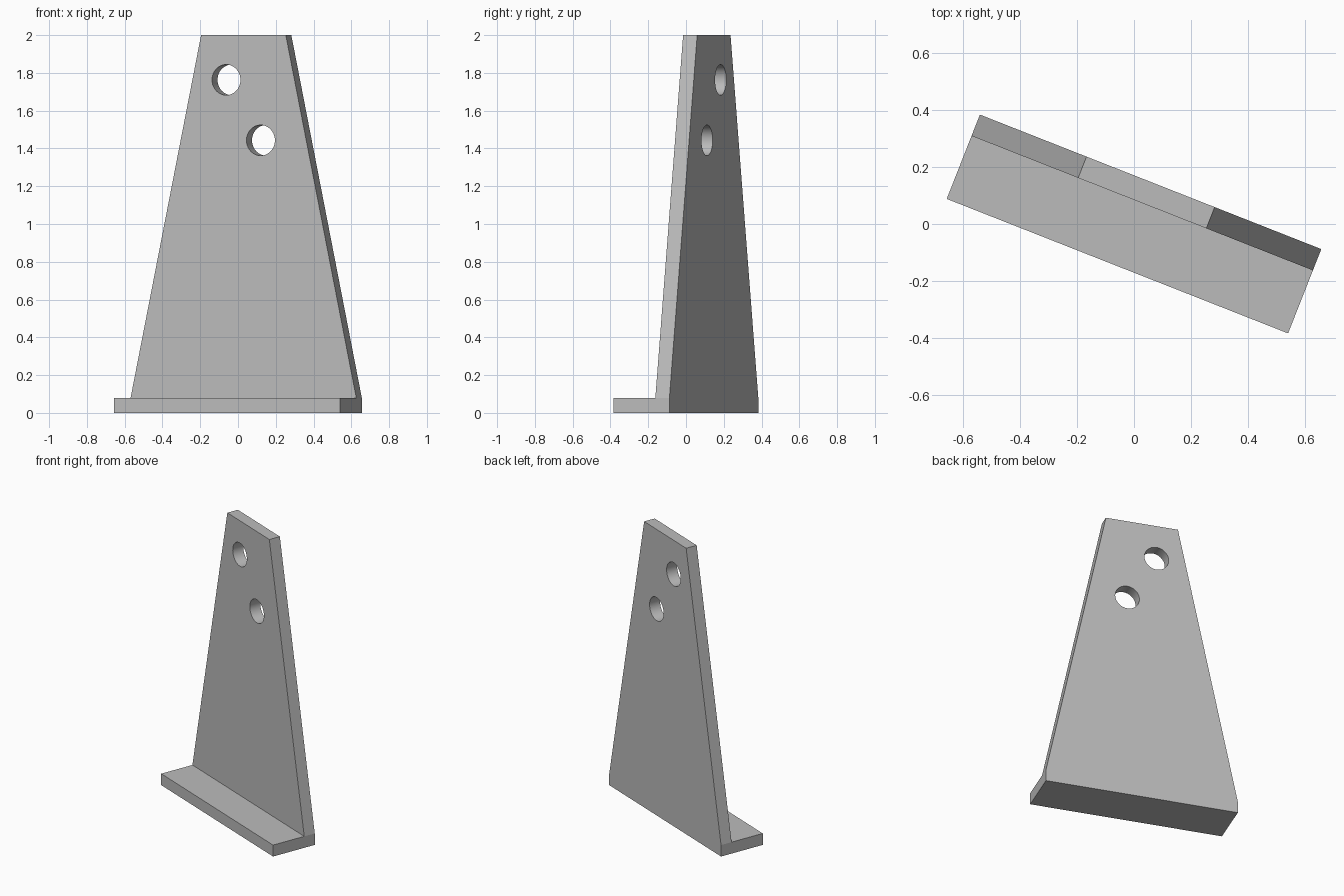
import bpy, bmesh, math
from mathutils import Matrix, Vector

cube = bpy.data.objects.get("Cube")
if cube:
    bpy.data.objects.remove(cube, do_unlink=True)

LENGTH, DEPTH, THICK, HEIGHT = 1.284, 0.317, 0.08, 2.0
TOP_LENGTH = 0.482
HOLE_RADIUS = 0.081
HOLES = [(-0.098, 1.763), (0.098, 1.443)]
TURN = Matrix.Rotation(math.radians(-21.5), 4, 'Z')

grey = bpy.data.materials.new("plain grey")
grey.use_nodes = True
grey.diffuse_color = (0.5, 0.5, 0.5, 1)
grey.node_tree.nodes["Principled BSDF"].inputs["Base Color"].default_value = (0.5, 0.5, 0.5, 1)


def make_object(name, bm):
    bmesh.ops.recalc_face_normals(bm, faces=bm.faces[:])
    bm.transform(TURN)
    mesh = bpy.data.meshes.new(name)
    bm.to_mesh(mesh)
    bm.free()
    mesh.materials.append(grey)
    obj = bpy.data.objects.new(name, mesh)
    bpy.context.collection.objects.link(obj)
    return obj


# Foot plate, split where the upright begins
bm = bmesh.new()
bmesh.ops.create_cube(bm, size=1, matrix=Matrix.Translation((0, 0, THICK / 2))
                      @ Matrix.Diagonal((LENGTH, DEPTH, THICK, 1)))
bmesh.ops.bisect_plane(bm, geom=bm.verts[:] + bm.edges[:] + bm.faces[:],
                       plane_co=(0, DEPTH / 2 - THICK, 0), plane_no=(0, 1, 0))

# Tapered upright drawn up from the rear strip
bm.normal_update()
rear = max(bm.faces, key=lambda f: f.normal.z * 10 + f.calc_center_median().y)
top = bmesh.ops.extrude_discrete_faces(bm, faces=[rear])["faces"][0]
for v in top.verts:
    v.co.z = HEIGHT
    v.co.x *= TOP_LENGTH / LENGTH
bracket = make_object("bracket", bm)

# Two round through holes
bm = bmesh.new()
for x, z in HOLES:
    place = Matrix.Translation(Vector((x, DEPTH / 2 - THICK / 2, z))) @ Matrix.Rotation(math.pi / 2, 4, 'X')
    bmesh.ops.create_cone(bm, cap_ends=True, segments=48, radius1=HOLE_RADIUS,
                          radius2=HOLE_RADIUS, depth=THICK * 3, matrix=place)
cutter = make_object("hole_cutter", bm)
cutter.hide_render = True

cut = bracket.modifiers.new("holes", 'BOOLEAN')
cut.operation = 'DIFFERENCE'
cut.solver = 'EXACT'
cut.object = cutter

bpy.ops.object.select_all(action='DESELECT')
bracket.select_set(True)
bpy.context.view_layer.objects.active = bracket
bpy.ops.object.modifier_apply(modifier=cut.name)
bpy.data.objects.remove(cutter, do_unlink=True)
bpy.ops.object.shade_smooth_by_angle(angle=math.radians(10))
